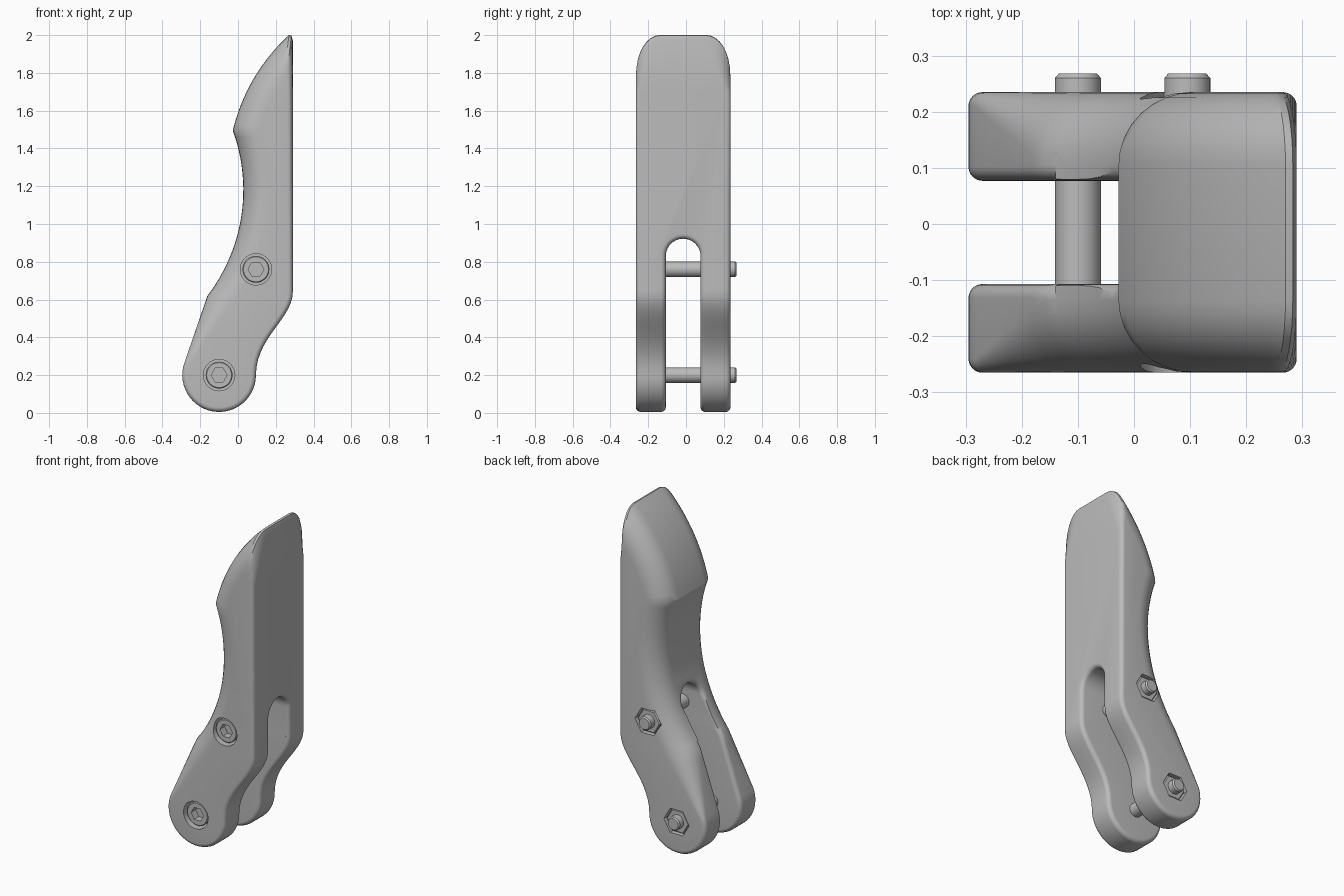
import bpy, bmesh
from math import sin, cos, pi, radians, acos, atan2, sqrt
from mathutils import Vector
from mathutils.geometry import interpolate_bezier, intersect_sphere_sphere_2d

if "Cube" in bpy.data.objects:
    bpy.data.objects.remove(bpy.data.objects["Cube"])

GREY = bpy.data.materials.new("plain_grey")
GREY.use_nodes = True
GREY.diffuse_color = (0.5, 0.5, 0.5, 1)
GREY.node_tree.nodes["Principled BSDF"].inputs["Base Color"].default_value = (0.5, 0.5, 0.5, 1)

SMALL, BIG = 0.025, 0.13        # edge rounding radii
BACK = 0.29                     # x of the flat back
SEAM = 0.65                     # height where the legs join the upper body
Y0, Y1 = -0.265, 0.235          # outer sides
MID, SLOT = -0.015, 0.092       # slot centre and half width
TIP_C, TIP_R = Vector((0.945, 1.263)), 1.0
GRIP_C, GRIP_R = Vector((-0.892, 1.18)), 0.92
FOOT_C, FOOT_R = Vector((-0.1, 0.2)), 0.195
BOLTS = [(-0.1, 0.2), (0.095, 0.76)]


def polar(c, r, a):
    return c + Vector((r * cos(a), r * sin(a)))


def arc(c, r, a, b, n):
    return [polar(c, r, a + (b - a) * i / n) for i in range(n + 1)]


def angle_from(c, p):
    return atan2(p.y - c.y, p.x - c.x)


def loft(rings):
    """Closed mesh through equal-length rings, capped at both ends."""
    bm = bmesh.new()
    vs = [[bm.verts.new(p) for p in ring] for ring in rings]
    n = len(vs[0])
    for a, b in zip(vs, vs[1:]):
        for i in range(n):
            j = (i + 1) % n
            bm.faces.new((a[i], a[j], b[j], b[i]))
    bm.faces.new(vs[0])
    bm.faces.new(vs[-1])
    bmesh.ops.recalc_face_normals(bm, faces=bm.faces)
    return to_mesh(bm)


def to_mesh(bm):
    me = bpy.data.meshes.new("part")
    bm.to_mesh(me)
    bm.free()
    return me


def turned(x, z, steps, sides):
    """Round or hexagonal part along y from (radius, y) steps."""
    return loft([[(x + r * cos(2 * pi * i / sides), y, z + r * sin(2 * pi * i / sides))
                  for i in range(sides)] for r, y in steps])


def cut(me, cutters):
    """Subtract the cutter meshes from a mesh."""
    obs = [bpy.data.objects.new("cutter", m) for m in [me] + cutters]
    for ob in obs:
        bpy.context.collection.objects.link(ob)
        ob.hide_render = True
    for tool in obs[1:]:
        mod = obs[0].modifiers.new("cut", 'BOOLEAN')
        mod.operation, mod.solver, mod.object = 'DIFFERENCE', 'EXACT', tool
    bpy.context.view_layer.update()
    dg = bpy.context.evaluated_depsgraph_get()
    out = bpy.data.meshes.new_from_object(obs[0].evaluated_get(dg))
    for ob in obs:
        bpy.data.objects.remove(ob)
    return out


def finish(name, me):
    me.materials.clear()
    me.materials.append(GREY)
    ob = bpy.data.objects.new(name, me)
    bpy.context.collection.objects.link(ob)
    bpy.ops.object.select_all(action='DESELECT')
    ob.select_set(True)
    bpy.context.view_layer.objects.active = ob
    bpy.ops.object.shade_smooth_by_angle(angle=radians(30))
    return ob


def outline(q, big):
    """Side outline inset by q times the local rounding: (point, radius) pairs."""
    o, s = q * big, q * SMALL
    tip_r, grip_r = TIP_R - o, GRIP_R + o
    crease = max(intersect_sphere_sphere_2d(TIP_C, tip_r, GRIP_C, grip_r), key=lambda p: p.y)
    knee = Vector((-0.162, 0.62)) + o * Vector((0.883, -0.473))
    # front of the legs, rounding grows upward
    heel = polar(FOOT_C, FOOT_R - s, radians(160))
    pts = [(heel.lerp(knee, f / 6), SMALL + (big - SMALL) * f / 6) for f in range(1, 6)]
    # concave grip, then the curved tip
    grip = arc(GRIP_C, grip_r, angle_from(GRIP_C, knee), angle_from(GRIP_C, crease), 24)
    end = acos((BACK - 0.02 - s - TIP_C.x) / tip_r)
    tip = arc(TIP_C, tip_r, angle_from(TIP_C, crease), end, 16)
    top = tip[-1]
    tip += [top + Vector((0.013, -0.003)), top + Vector((0.02, -0.03))]
    pts += [(p, big) for p in grip + tip[1:]]
    # flat back and the sweep down to the foot
    pts.append((Vector((BACK - s, 1.7)), SMALL))
    sweep = interpolate_bezier(Vector((BACK, 0.64)), Vector((BACK, 0.5)),
                               Vector((0.095, 0.4)), Vector((0.095, 0.2)), 15)
    sweep = [Vector((p[0], p[1])) for p in sweep]
    for i, p in enumerate(sweep[:-1]):
        t = (sweep[i + 1] - sweep[max(i - 1, 0)]).normalized()
        inward = Vector((t.y, -t.x)) if i else Vector((-1, 0))
        pts.append((p + inward * s, SMALL))
    # round foot
    pts += [(p, SMALL) for p in arc(FOOT_C, FOOT_R - s, 0, radians(-200), 28)]
    return pts


def plate(ya, yb, big_a, big_b, keep_above):
    """Rounded slab between two y values, trimmed at the seam height."""
    steps = [pi / 2 * i / 8 for i in range(9)]
    rings = []
    for y, big, d, ts in ((ya, big_a, 1, steps[::-1]), (yb, big_b, -1, steps)):
        for t in ts:
            rings.append([(p.x, y + d * r * (1 - sin(t)), p.y)
                          for p, r in outline(1 - cos(t), big)])
    bm = bmesh.new()
    bm.from_mesh(loft(rings))
    bmesh.ops.bisect_plane(bm, geom=bm.verts[:] + bm.edges[:] + bm.faces[:], dist=1e-5,
                           plane_co=(0, 0, SEAM), plane_no=(0, 0, 1),
                           clear_inner=keep_above, clear_outer=not keep_above)
    bmesh.ops.holes_fill(bm, edges=[e for e in bm.edges if e.is_boundary], sides=0)
    bmesh.ops.recalc_face_normals(bm, faces=bm.faces)
    return to_mesh(bm)


def slot_cutter():
    """Arched slot running along x, flared where it leaves the body."""
    def row(off, d, front):
        r = SLOT + off
        yz = [(-r, 0.55)] + [(-r * cos(pi * i / 20), 0.83 + r * sin(pi * i / 20))
                             for i in range(21)] + [(r, 0.55)]
        ring = []
        for y, z in yz:
            run = sqrt(GRIP_R ** 2 - (z - GRIP_C.y) ** 2)
            x = GRIP_C.x + run + d * GRIP_R / run if front else BACK - d
            ring.append((x, MID + y, z))
        return ring
    flare = [(SMALL, -0.05)] + [(SMALL * (1 - sin(t)), SMALL * (1 - cos(t)))
                                for t in [pi / 2 * i / 6 for i in range(7)]]
    return loft([row(o, d, True) for o, d in flare] +
                [row(o, d, False) for o, d in flare[::-1]])


def head_recess(x, z):
    return turned(x, z, [(0.083, -0.32), (0.083, -0.175)], 40)


def nut_recess(x, z):
    return turned(x, z, [(0.085, 0.15), (0.085, 0.3)], 6)


# Body: upper part with slot arch, and two legs, welded at the seam
low, high = BOLTS
pieces = [
    cut(plate(Y0, Y1, BIG, BIG, True), [slot_cutter(), head_recess(*high), nut_recess(*high)]),
    cut(plate(Y0, MID - SLOT, BIG, SMALL, False), [head_recess(*low)]),
    cut(plate(MID + SLOT, Y1, SMALL, BIG, False), [nut_recess(*low)]),
]
bm = bmesh.new()
for me in pieces:
    bm.from_mesh(me)
hidden = [f for f in bm.faces if all(abs(v.co.z - SEAM) < 1e-4 for v in f.verts)]
bmesh.ops.delete(bm, geom=hidden, context='FACES')
bmesh.ops.remove_doubles(bm, verts=bm.verts, dist=0.0008)
finish("handle_body", to_mesh(bm))

# Socket bolts and nuts
for label, (x, z) in zip(("lower", "upper"), BOLTS):
    shank = [(0.066, -0.25), (0.071, -0.245), (0.071, -0.175), (0.041, -0.175),
             (0.041, 0.26), (0.034, 0.268)]
    socket = turned(x, z, [(0.042, -0.3), (0.042, -0.205)], 6)
    finish(label + "_bolt", cut(turned(x, z, shank, 40), [socket]))
    finish(label + "_nut", turned(x, z, [(0.077, 0.15), (0.077, 0.218), (0.071, 0.224)], 6))
